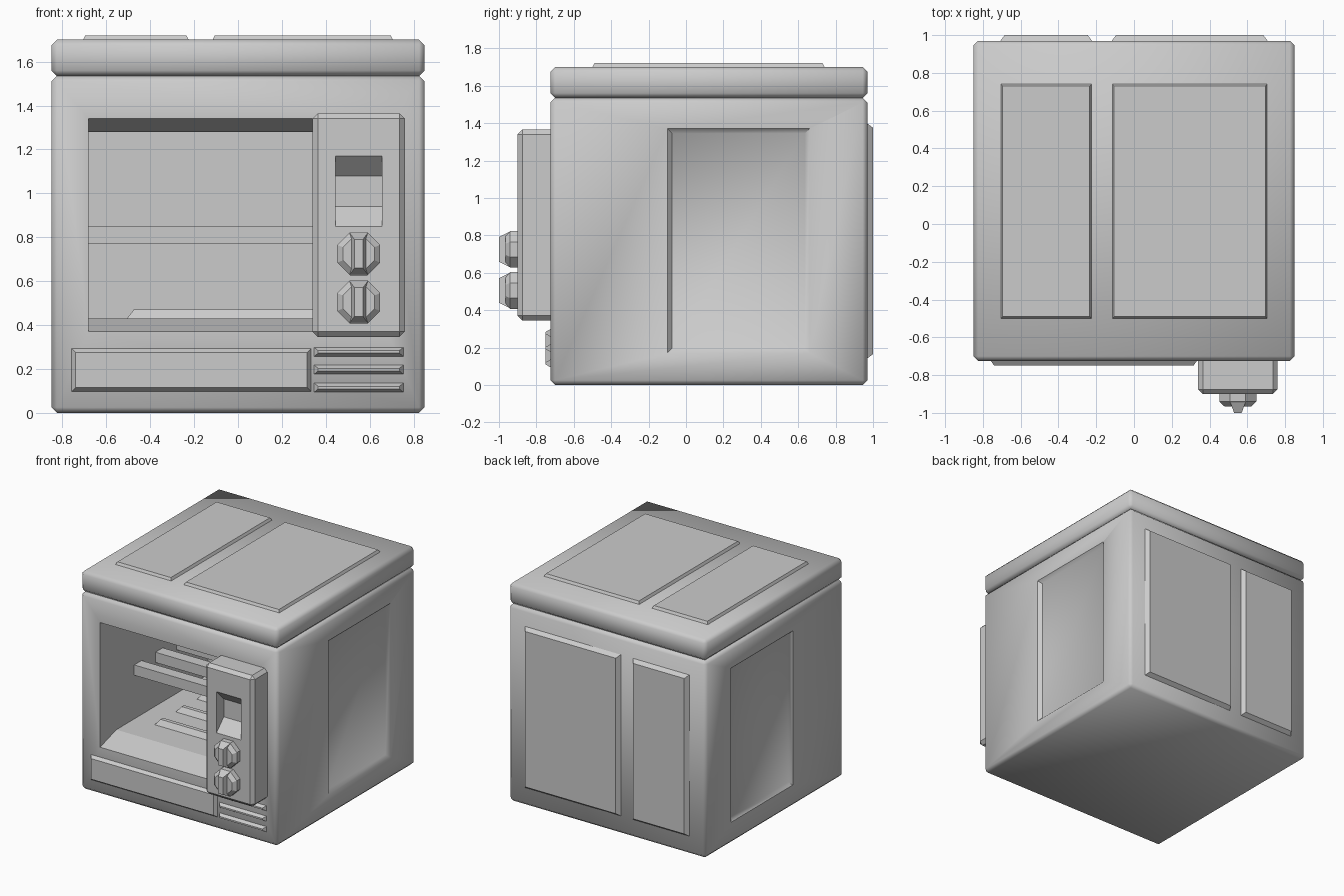
import bpy, bmesh, math
from mathutils import Vector

if "Cube" in bpy.data.objects:
    bpy.data.objects.remove(bpy.data.objects["Cube"])


def finish(name, bm):
    bmesh.ops.recalc_face_normals(bm, faces=bm.faces)
    me = bpy.data.meshes.new(name)
    bm.to_mesh(me)
    bm.free()
    ob = bpy.data.objects.new(name, me)
    bpy.context.collection.objects.link(ob)
    return ob


def box_bm(lo, hi):
    bm = bmesh.new()
    bmesh.ops.create_cube(bm, size=1)
    for v in bm.verts:
        v.co = Vector([lo[i] + (v.co[i] + 0.5) * (hi[i] - lo[i]) for i in range(3)])
    return bm


def bevelled(name, lo, hi, w):
    bm = box_bm(lo, hi)
    bmesh.ops.bevel(bm, geom=bm.edges[:], offset=w, segments=1, affect='EDGES')
    return finish(name, bm)


def tapered(name, lo, hi, axis, side, inset):
    """Box whose face on the given side of an axis is shrunk by inset (x, y, z)."""
    bm = box_bm(lo, hi)
    mid = (Vector(lo) + Vector(hi)) / 2
    for v in bm.verts:
        if (v.co[axis] - mid[axis]) * side > 0:
            for i in range(3):
                if i != axis:
                    v.co[i] -= math.copysign(inset[i], v.co[i] - mid[i])
    return finish(name, bm)


def activate(ob):
    bpy.ops.object.select_all(action='DESELECT')
    ob.select_set(True)
    bpy.context.view_layer.objects.active = ob


def cut(ob, cutter):
    activate(ob)
    m = ob.modifiers.new("cut", 'BOOLEAN')
    m.operation = 'DIFFERENCE'
    m.solver = 'EXACT'
    m.object = cutter
    bpy.ops.object.modifier_apply(modifier=m.name)
    bpy.data.objects.remove(cutter, do_unlink=True)


def smooth(ob):
    activate(ob)
    bpy.ops.object.shade_smooth_by_angle(angle=math.radians(50))


# Oven body with tapered cavity and recessed side panels
body = bevelled("oven_body", (-0.85, -0.725, 0), (0.85, 0.97, 1.535), 0.025)
smooth(body)
bm = bmesh.new()
profile = [(-0.74, 0.3655), (-0.525, 0.43), (0.6, 0.43),
           (0.6, 1.28), (-0.525, 1.28), (-0.74, 1.3445)]
face = bm.faces.new([bm.verts.new((-0.68, y, z)) for y, z in profile])
ext = bmesh.ops.extrude_face_region(bm, geom=[face])
bmesh.ops.translate(bm, vec=(1.36, 0, 0),
                    verts=[v for v in ext['geom'] if isinstance(v, bmesh.types.BMVert)])
cut(body, finish("cavity_cutter", bm))
for s in (-1, 1):
    xs = sorted((s * 0.825, s * 0.875))
    cut(body, tapered("side_cutter", (xs[0], -0.125, 0.145), (xs[1], 0.685, 1.395),
                      0, -s, (0, 0.05, 0.05)))
smooth(body)

# Lid
lid = bevelled("oven_lid", (-0.85, -0.725, 1.535), (0.85, 0.97, 1.70), 0.025)
smooth(lid)

# Raised panels on the top and the back
for n, (x0, x1) in enumerate(((-0.71, -0.22), (-0.12, 0.71))):
    tapered(f"top_panel_{n}", (x0, -0.505, 1.69), (x1, 0.745, 1.72), 2, 1, (0.015, 0.015, 0))
    tapered(f"back_panel_{n}", (x0 - 0.005, 0.96, 0.135), (x1 + 0.005, 1.0, 1.405),
            1, 1, (0.03, 0, 0.03))

# Drawer front and vent slats
tapered("drawer_front", (-0.765, -0.75, 0.09), (0.34, -0.715, 0.30), 1, -1, (0.025, 0, 0.025))
for n, z in enumerate((0.115, 0.197, 0.278)):
    tapered(f"vent_slat_{n}", (0.34, -0.75, z - 0.026), (0.76, -0.715, z + 0.026),
            1, -1, (0.025, 0, 0.02))

# Control panel with sunken display
panel = bevelled("control_panel", (0.34, -0.90, 0.345), (0.76, -0.70, 1.365), 0.025)
cut(panel, tapered("display_cutter", (0.445, -0.91, 0.84), (0.655, -0.81, 1.18),
                   1, 1, (0, 0, 0.10)))

# Octagonal knobs, each with a grip ridge
for n, z in enumerate((0.505, 0.725)):
    bm = bmesh.new()
    rings = []
    for y, r in ((-0.89, 0.098), (-0.94, 0.098), (-0.965, 0.072)):
        rad = r / math.cos(math.pi / 8)
        rings.append([bm.verts.new((0.55 + rad * math.cos(math.pi * (i + 0.5) / 4), y,
                                    z + rad * math.sin(math.pi * (i + 0.5) / 4)))
                      for i in range(8)])
    for a, b in zip(rings, rings[1:]):
        for i in range(8):
            j = (i + 1) % 8
            bm.faces.new((a[i], a[j], b[j], b[i]))
    bm.faces.new(rings[0])
    bm.faces.new(rings[-1])
    finish(f"knob_{n}", bm)
    tapered(f"knob_grip_{n}", (0.508, -1.0, z - 0.096), (0.592, -0.94, z + 0.096),
            1, -1, (0.022, 0, 0.03))

# Rack bars across the cavity and heating bars on its floor
for n, y in enumerate((-0.26, 0.0, 0.26)):
    tapered(f"rack_bar_{n}", (-0.69, y - 0.045, 0.77), (0.69, y + 0.045, 0.85), 2, 1, (0, 0, 0))
    tapered(f"floor_bar_{n}", (-0.51, y - 0.045, 0.425), (0.51, y + 0.045, 0.47),
            2, 1, (0.035, 0.03, 0))
